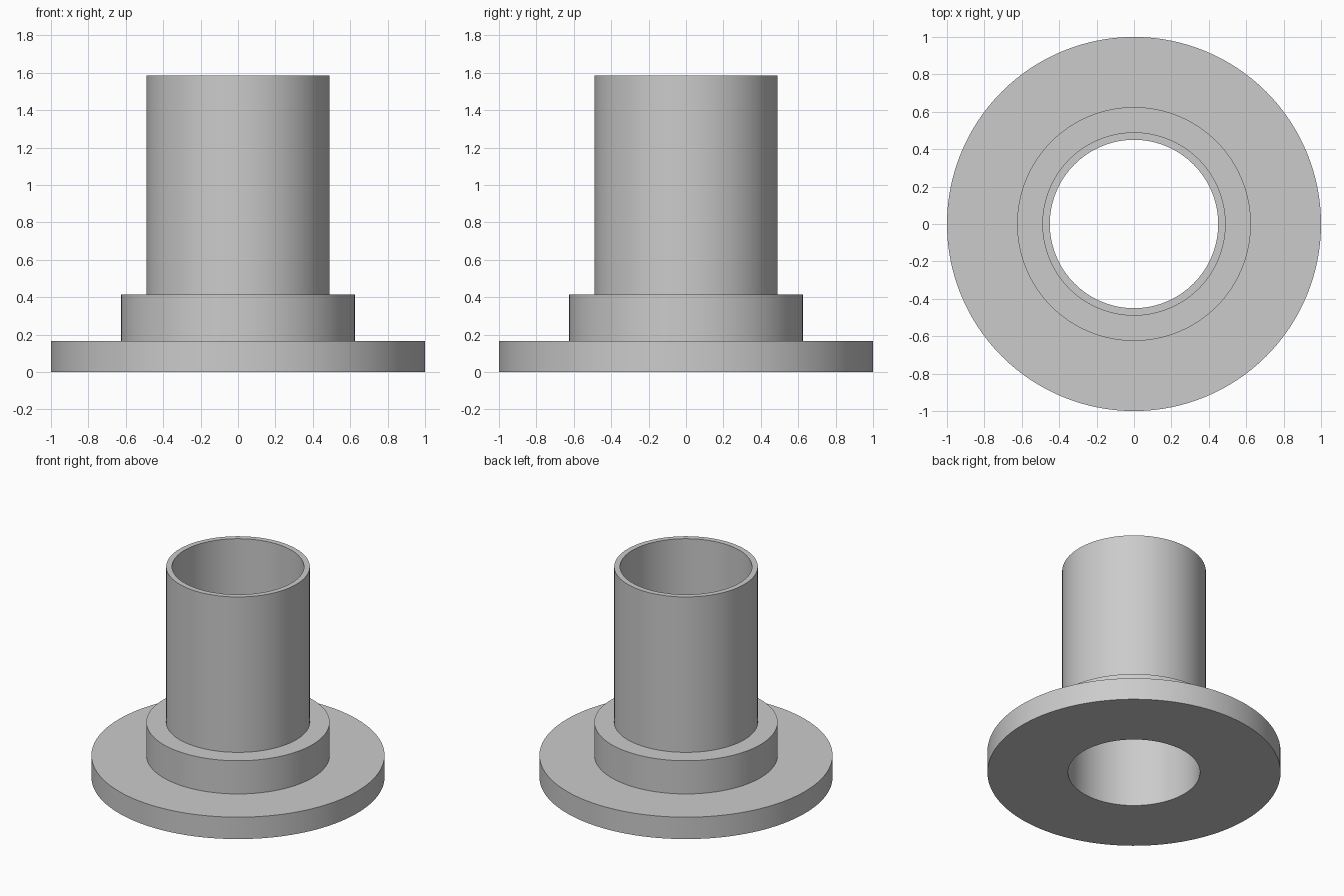
import bpy
import bmesh
from math import cos, sin, tau, radians

if "Cube" in bpy.data.objects:
    bpy.data.objects.remove(bpy.data.objects["Cube"], do_unlink=True)

SEGMENTS = 128
BORE = 0.45
FLANGE, FLANGE_TOP = 1.0, 0.165
COLLAR, COLLAR_TOP = 0.625, 0.415
TUBE, TUBE_TOP = 0.49, 1.585

# One plain grey metal
grey = bpy.data.materials.new("grey_metal")
grey.use_nodes = True
colour = (0.6, 0.6, 0.6, 1)
grey.diffuse_color = colour
grey.node_tree.nodes["Principled BSDF"].inputs["Base Color"].default_value = colour


def revolve(name, profile, material):
    """Turn a closed (radius, height) profile around the z axis."""
    bm = bmesh.new()
    rings = []
    for i in range(SEGMENTS):
        a = tau * i / SEGMENTS
        rings.append([bm.verts.new((r * cos(a), r * sin(a), z)) for r, z in profile])
    for i, ring in enumerate(rings):
        following = rings[(i + 1) % SEGMENTS]
        for j in range(len(profile)):
            k = (j + 1) % len(profile)
            bm.faces.new((ring[j], following[j], following[k], ring[k]))
    bmesh.ops.recalc_face_normals(bm, faces=bm.faces)
    mesh = bpy.data.meshes.new(name)
    bm.to_mesh(mesh)
    bm.free()
    mesh.materials.append(material)
    obj = bpy.data.objects.new(name, mesh)
    bpy.context.collection.objects.link(obj)
    bpy.ops.object.select_all(action="DESELECT")
    obj.select_set(True)
    bpy.context.view_layer.objects.active = obj
    bpy.ops.object.shade_smooth_by_angle(angle=radians(30))
    return obj


# Wide flange, stepped collar and thin-walled tube share one through bore
revolve("flanged_sleeve", [
    (BORE, 0), (FLANGE, 0), (FLANGE, FLANGE_TOP),
    (COLLAR, FLANGE_TOP), (COLLAR, COLLAR_TOP),
    (TUBE, COLLAR_TOP), (TUBE, TUBE_TOP), (BORE, TUBE_TOP),
], grey)
